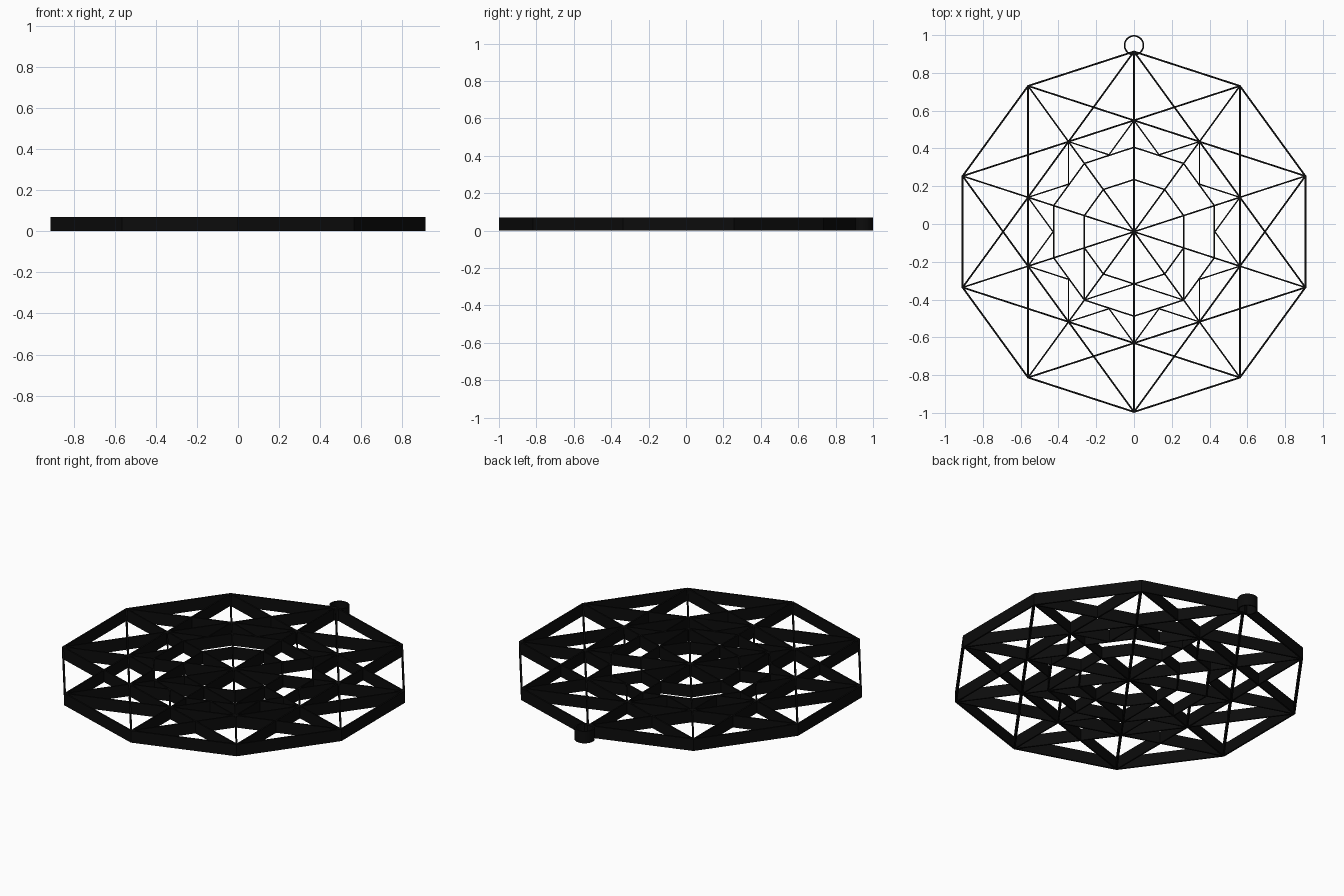
import bpy, bmesh, math
from mathutils import Vector

if "Cube" in bpy.data.objects:
    bpy.data.objects.remove(bpy.data.objects["Cube"])

H = 0.07                      # height of every wall
C = Vector((0, -0.041))       # centre of the decagon pattern
R = 0.954                     # centre-line radius of the outer decagon
N = R * math.cos(math.radians(54)) / math.cos(math.radians(18))   # star crossings
T = N * math.cos(math.radians(54)) / math.cos(math.radians(36))   # short star tips
D = 0.447                     # middle decagon
I = D * 0.618                 # inner decagon

black = bpy.data.materials.new("black")
black.diffuse_color = (0.0035, 0.0035, 0.0035, 1)
black.use_nodes = True
black.node_tree.nodes["Principled BSDF"].inputs["Base Color"].default_value = black.diffuse_color


def pt(r, k):
    """Point at radius r, k tenths of a turn clockwise from the top."""
    a = math.radians(90 - 36 * k)
    return C + Vector((r * math.cos(a), r * math.sin(a)))


def finish(name, bm):
    bmesh.ops.recalc_face_normals(bm, faces=bm.faces)
    me = bpy.data.meshes.new(name)
    bm.to_mesh(me)
    bm.free()
    me.materials.append(black)
    ob = bpy.data.objects.new(name, me)
    bpy.context.collection.objects.link(ob)
    return ob


def walls(name, segments, w):
    """Thin upright walls, one box per segment."""
    bm = bmesh.new()
    for p, q in segments:
        d = (q - p).normalized()
        n = Vector((-d.y, d.x)) * w / 2
        ring = [p + n, p - n, q - n, q + n]
        lo = [bm.verts.new((v.x, v.y, 0)) for v in ring]
        hi = [bm.verts.new((v.x, v.y, H)) for v in ring]
        bm.faces.new(lo)
        bm.faces.new(hi)
        for i in range(4):
            j = (i + 1) % 4
            bm.faces.new((lo[i], lo[j], hi[j], hi[i]))
    return finish(name, bm)


def frame(name, centre, outer, inner, n):
    """Hollow n-sided band with mitred corners."""
    bm = bmesh.new()
    loops = []
    for r, z in ((outer, 0), (outer, H), (inner, H), (inner, 0)):
        loops.append([bm.verts.new((centre.x + r * math.sin(2 * math.pi * k / n),
                                    centre.y + r * math.cos(2 * math.pi * k / n), z))
                      for k in range(n)])
    for a in range(4):
        b = (a + 1) % 4
        for k in range(n):
            m = (k + 1) % n
            bm.faces.new((loops[a][k], loops[a][m], loops[b][m], loops[b][k]))
    return finish(name, bm)


# Decagon bands
frame("outer_decagon", C, 0.959, 0.949, 10)
frame("middle_decagon", C, D + 0.004, D - 0.004, 10)
frame("inner_decagon", C, I + 0.004, I - 0.004, 10)

# Large star: every vertex joined to the third one along
walls("large_star", [(pt(R, k), pt(R, k + 3)) for k in range(10)], 0.009)

# Five full diameters
walls("spokes", [(pt(R, k), pt(R, k + 5)) for k in range(5)], 0.008)

# Small star tips between the large star and the middle decagon
walls("small_star_tips", [(pt(N, k), pt(T, k + s)) for k in range(10) for s in (-0.5, 0.5)], 0.007)

# Lower braces from the middle to the inner decagon
walls("lower_braces", [(pt(D, k), pt(I, k + s)) for k in (4, 6) for s in (-1, 1)], 0.007)

# Hanging loop
loop = frame("hanging_loop", Vector((0, 0.946)), 0.054, 0.046, 40)
bpy.context.view_layer.objects.active = loop
loop.select_set(True)
bpy.ops.object.shade_smooth_by_angle(angle=math.radians(30))
